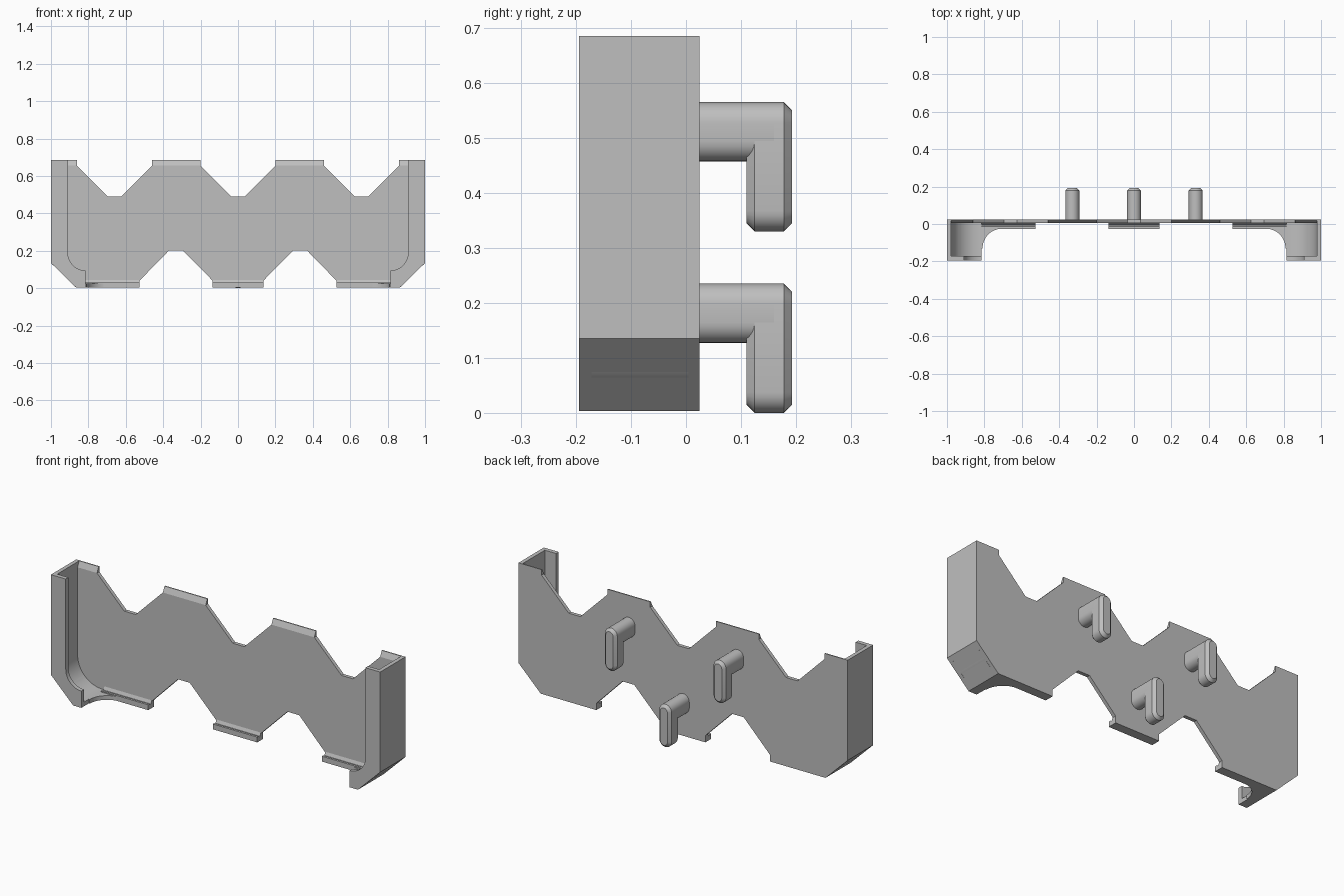
import bpy, bmesh, math

if "Cube" in bpy.data.objects:
    bpy.data.objects.remove(bpy.data.objects["Cube"])

grey = bpy.data.materials.new("light grey")
grey.diffuse_color = (0.52, 0.52, 0.52, 1)
grey.use_nodes = True
grey.node_tree.nodes["Principled BSDF"].inputs["Base Color"].default_value = grey.diffuse_color

BACK, FACE, FRONT, LOW, TOP = 0.025, 0.005, -0.195, 0.003, 0.685


def prism(name, pts, axis, a, b, chamfer_ends=None, smooth=False):
    """Extrude a 2D outline along an axis from a to b."""
    def place(u, v, w):
        return {'x': (w, u, v), 'y': (u, w, v), 'z': (u, v, w)}[axis]
    rings = [(a, pts), (b, pts)]
    if chamfer_ends:                      # (chamfer depth, inset outline)
        c, small = chamfer_ends
        rings = [(a, small), (a + c, pts), (b - c, pts), (b, small)]
    bm = bmesh.new()
    loops = [[bm.verts.new(place(u, v, w)) for u, v in p] for w, p in rings]
    n = len(pts)
    for r, s in zip(loops, loops[1:]):
        for i in range(n):
            bm.faces.new((r[i], r[(i + 1) % n], s[(i + 1) % n], s[i]))
    bm.faces.new(loops[0])
    bm.faces.new(loops[-1])
    bmesh.ops.recalc_face_normals(bm, faces=bm.faces)
    me = bpy.data.meshes.new(name)
    bm.to_mesh(me)
    bm.free()
    me.materials.append(grey)
    ob = bpy.data.objects.new(name, me)
    bpy.context.collection.objects.link(ob)
    if smooth:
        bpy.ops.object.select_all(action='DESELECT')
        ob.select_set(True)
        bpy.context.view_layer.objects.active = ob
        bpy.ops.object.shade_smooth_by_angle(angle=math.radians(30))
    return ob


def arc(cx, cy, r, a0, a1, n=12):
    return [(cx + r * math.cos(math.radians(a0 + (a1 - a0) * i / n)),
             cy + r * math.sin(math.radians(a0 + (a1 - a0) * i / n))) for i in range(n + 1)]


def flip(pts, s):
    return [(x * s, y) for x, y in pts]


# Back plate with trapezoid notches along both edges
left_top = [(-1, 0.135), (-1, 0.655), (-0.86, 0.655), (-0.695, 0.49), (-0.625, 0.49),
            (-0.46, 0.655), (-0.2, 0.655), (-0.035, 0.49)]
left_bottom = [(-0.135, LOW), (-0.135, 0.04), (-0.297, 0.203), (-0.368, 0.203),
               (-0.527, 0.04), (-0.527, LOW), (-0.865, LOW)]
outline = (left_top + flip(left_top[::-1], -1) +
           flip(left_bottom[::-1], -1) + left_bottom)
prism("back_plate", outline, 'y', FACE, BACK)

# Bevelled tabs on the top edge
tab = [(FACE, 0.655), (BACK, 0.655), (BACK, TOP), (0.019, TOP)]
for x0, x1 in ((-0.978, -0.86), (-0.46, -0.2), (0.2, 0.46), (0.86, 0.978)):
    prism("top_tab", tab, 'x', x0, x1)

# Curled ledges on the bottom edge
ledge = [(FACE, LOW), (-0.026, LOW), (-0.026, 0.032), (-0.014, 0.032),
         (-0.010, 0.026), (-0.003, 0.028), (FACE, 0.045)]
for x0, x1 in ((-0.815, -0.527), (-0.135, 0.135), (0.527, 0.815)):
    prism("bottom_ledge", ledge, 'x', x0, x1)

# End pockets: curved wall, front flange and floor fillet on each side
outer = [(-0.978, TOP), (-1, TOP), (-1, 0.135), (-0.865, LOW), (-0.815, LOW)]
wall = outer + arc(-0.828, 0.176, 0.15, 270, 180)
wall.insert(5, (-0.815, 0.026))
flange = outer[1:] + arc(-0.815, 0.19, 0.095, 270, 180) + [(-0.91, TOP)]
fillet = [(-0.815, FACE), (-0.815, -0.13)] + arc(-0.705, -0.13, 0.105, 180, 90) + [(-0.705, FACE)]
for s in (-1, 1):
    m = -s
    prism("end_wall", flip(wall, m), 'y', -0.172, FACE, smooth=True)
    prism("front_flange", flip(flange, m), 'y', FRONT, -0.172, smooth=True)
    prism("floor_fillet", flip(fillet, m), 'z', LOW, 0.026, smooth=True)
    prism("wall_top_corner", flip([(-1, 0.655), (-0.978, 0.655), (-0.978, TOP), (-1, TOP)], m),
          'y', FACE, BACK)


def capsule(x, z0, z1, r):
    return arc(x, z1 - r, r, 0, 180) + arc(x, z0 + r, r, 180, 360)


# Rear hooks: capsule stem and hanging chamfered finger
R, C = 0.0375, 0.015
for x, z in ((-0.33, 0.33), (0, 0), (0.33, 0.33)):
    prism("hook_stem", capsule(x, z + 0.127, z + 0.235, R), 'y', 0.02, 0.16, smooth=True)
    prism("hook_finger", capsule(x, z, z + 0.235, R), 'y', 0.11, 0.193,
          (C, capsule(x, z + C, z + 0.235 - C, R - C)), smooth=True)
